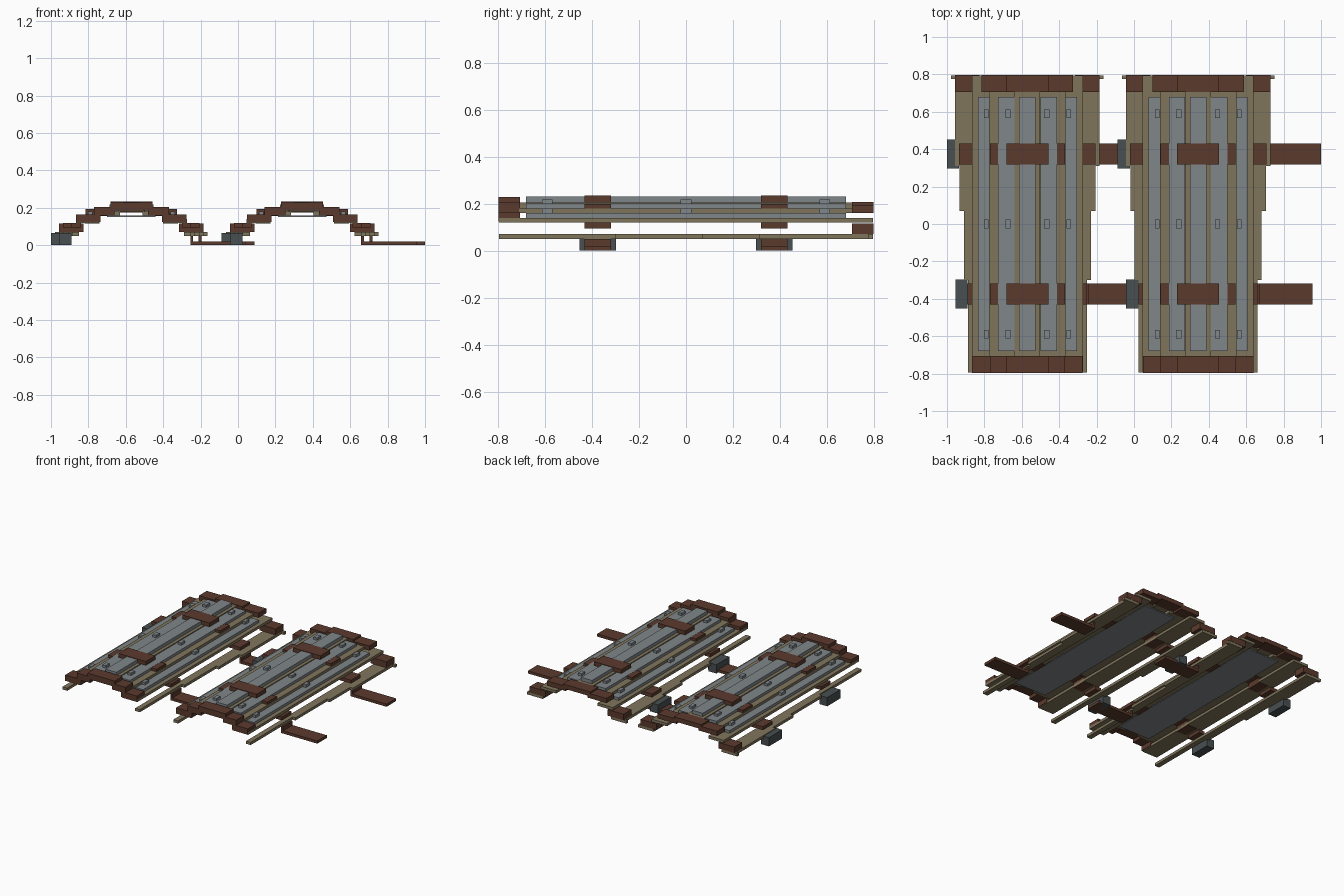
import bpy, bmesh


def material(name, rgb):
    m = bpy.data.materials.new(name)
    m.diffuse_color = (*rgb, 1)
    return m


LEATHER = material("brown leather", (0.105, 0.042, 0.026))
CLOTH = material("tan cloth", (0.216, 0.178, 0.107))
STEEL = material("grey steel", (0.215, 0.24, 0.255))
IRON = material("dark iron", (0.065, 0.078, 0.083))


def boxes(name, mat, items):
    """One object from boxes given as x0, x1, y0, y1, z0, z1."""
    bm = bmesh.new()
    for x0, x1, y0, y1, z0, z1 in items:
        geo = bmesh.ops.create_cube(bm, size=1)
        for v in geo["verts"]:
            v.co = ((x0 + x1) / 2 + v.co.x * (x1 - x0),
                    (y0 + y1) / 2 + v.co.y * (y1 - y0),
                    (z0 + z1) / 2 + v.co.z * (z1 - z0))
    me = bpy.data.meshes.new(name)
    bm.to_mesh(me)
    bm.free()
    me.materials.append(mat)
    ob = bpy.data.objects.new(name, me)
    bpy.context.collection.objects.link(ob)
    return ob


def both(cx, items):
    """Mirror boxes about the centre line of one guard."""
    out = []
    for a, b, *rest in items:
        out += [(cx + a, cx + b, *rest), (cx - b, cx - a, *rest)]
    return out


def guard(side, cx):
    def add(name, mat, items):
        boxes(side + "_" + name, mat, items)

    # stepped cloth backing and low side rails that widen to the back
    add("backing", CLOTH, both(cx, [
        (0.170, 0.297, -0.795, 0.795, 0.120, 0.140),
        (0.060, 0.205, -0.71, 0.71, 0.160, 0.180)])
        + [(cx - 0.068, cx + 0.068, -0.71, 0.71, 0.180, 0.205)])
    add("side_rail", CLOTH, both(cx, [
        (0.280, 0.318, -0.795, -0.30, 0.05, 0.07),
        (0.280, 0.340, -0.30, 0.07, 0.05, 0.07),
        (0.280, 0.363, 0.07, 0.31, 0.05, 0.07),
        (0.280, 0.386, 0.31, 0.795, 0.05, 0.07),
        (0.386, 0.408, 0.775, 0.795, 0.05, 0.07)]))

    # long steel plates and their rivets
    add("plates", STEEL, both(cx, [
        (0.200, 0.265, -0.68, 0.68, 0.14, 0.16),
        (0.070, 0.157, -0.68, 0.68, 0.18, 0.20)])
        + [(cx - 0.044, cx + 0.044, -0.68, 0.68, 0.205, 0.23)])
    add("lining", STEEL, [(cx - 0.13, cx + 0.13, -0.68, 0.68, 0.152, 0.16)])
    add("rivets", STEEL, both(cx, [
        r for y in (-0.59, 0, 0.59) for r in (
            (0.208, 0.232, y - 0.023, y + 0.023, 0.16, 0.18),
            (0.090, 0.118, y - 0.023, y + 0.023, 0.20, 0.218))]))

    # leather end bands
    add("front_band", LEATHER, both(cx, [
        (0.165, 0.295, -0.797, -0.705, 0.125, 0.165),
        (0.090, 0.200, -0.797, -0.705, 0.16, 0.205)])
        + [(cx - 0.112, cx + 0.112, -0.797, -0.705, 0.185, 0.228)])
    add("back_band", LEATHER, both(cx, [
        (0.255, 0.386, 0.705, 0.797, 0.07, 0.115),
        (0.090, 0.245, 0.705, 0.797, 0.16, 0.195)])
        + [(cx - 0.112, cx + 0.112, 0.705, 0.797, 0.175, 0.208)])

    # cross straps, buckles and loose strap ends
    for tag, y, dx in (("front", -0.375, -0.045), ("back", 0.375, 0)):
        y0, y1 = y - 0.056, y + 0.056
        add(tag + "_strap", LEATHER, both(cx, [
            (0.270, 0.365 + dx, y0, y1, 0.095, 0.12),
            (0.170, 0.250, y0, y1, 0.115, 0.159),
            (0.090, 0.200, y0, y1, 0.155, 0.199)])
            + [(cx - 0.112, cx + 0.112, y0, y1, 0.205, 0.234)])
        add(tag + "_buckle", IRON, [
            (cx - 0.43 - dx, cx - 0.365 - dx, y - 0.078, y + 0.078, 0, 0.065)])
        add(tag + "_strap_end", LEATHER, [
            (cx + 0.36 + dx, cx + 0.657 + dx, y0, y1, 0, 0.02),
            (cx + 0.36 + dx, cx + 0.375 + dx, y0, y1, 0.02, 0.05)])


guard("left", -0.57)
guard("right", 0.343)
